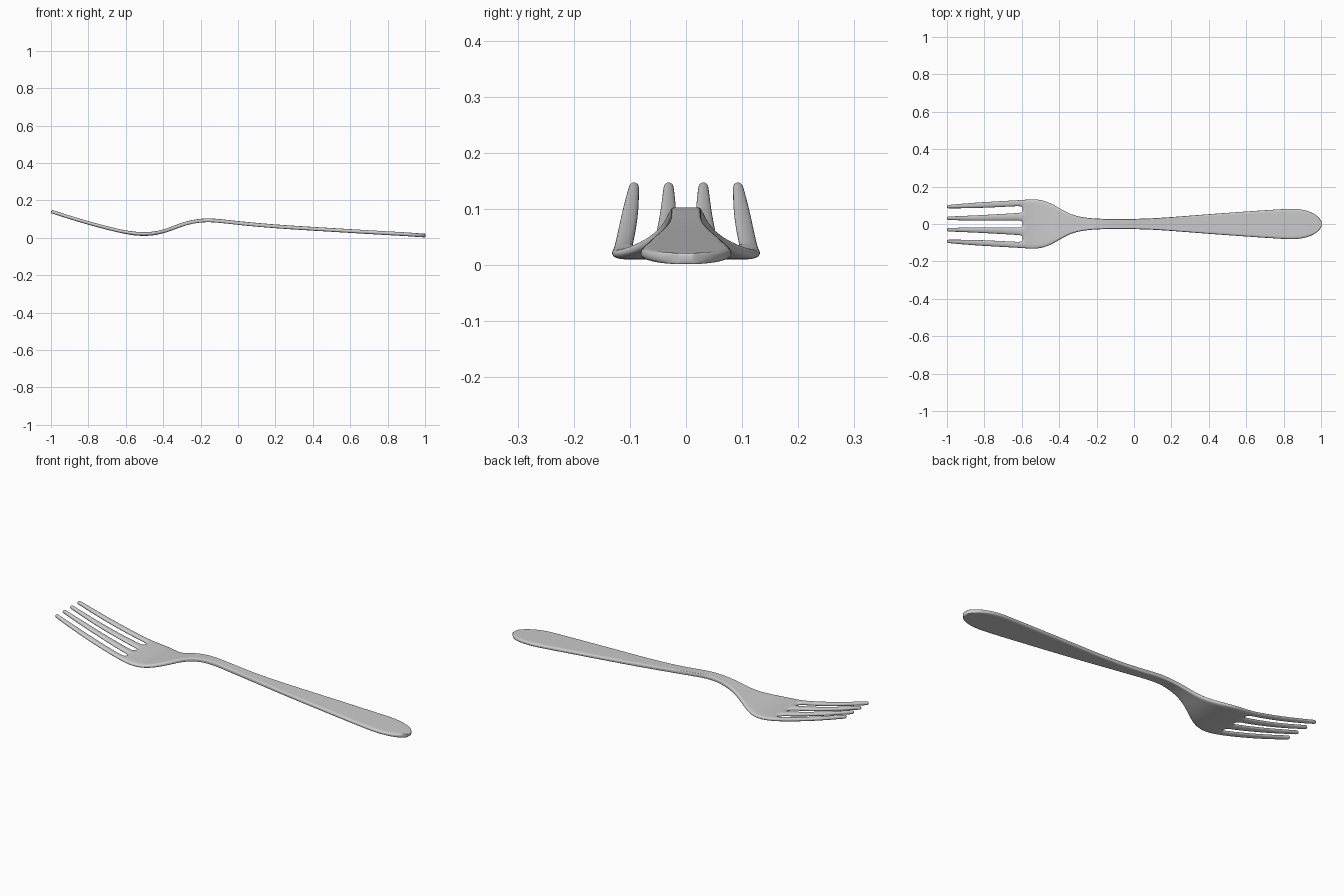
import bpy, bmesh

# Tine stations: x, z, then outer/inner edges of the outer and inner tine (mirrored in y)
TINES = [
    (-1.0, .141, .101, .083, .040, .022),
    (-.99, .138, .103, .083, .041, .021),
    (-.87, .099, .114, .083, .046, .016),
    (-.74, .062, .122, .088, .053, .016),
    (-.63, .035, .128, .094, .060, .017),
    (-.595, .029, .130, .095, .061, .018),
]
# Body stations: x, z, half width
BODY = [
    (-.56, .023, .133), (-.52, .020, .134), (-.47, .020, .124), (-.42, .028, .099),
    (-.37, .043, .068), (-.32, .063, .045), (-.26, .083, .034), (-.19, .094, .028),
    (-.12, .093, .027), (-.02, .081, .027), (.1, .069, .030), (.25, .057, .041),
    (.45, .045, .057), (.65, .033, .071), (.8, .024, .081), (.86, .021, .083),
    (.91, .018, .076), (.95, .015, .063), (.98, .013, .045), (.997, .012, .024),
    (1.003, .011, .012),
]
FRACTIONS = (1, .72, .46, .14)

rows = [(s[0], s[1], s[2:]) for s in TINES]
rows += [(x, z, [w * f for f in FRACTIONS]) for x, z, w in BODY]

# Middle surface of the fork, leaving three open slots between the tines
bm = bmesh.new()
grid = []
for x, z, half in rows:
    ys = [-y for y in half] + list(reversed(half))
    grid.append([bm.verts.new((x, y, z)) for y in ys])
for i in range(len(grid) - 1):
    for j in range(7):
        if i < len(TINES) - 1 and j % 2 == 1:
            continue
        bm.faces.new((grid[i][j], grid[i + 1][j], grid[i + 1][j + 1], grid[i][j + 1]))
bmesh.ops.recalc_face_normals(bm, faces=bm.faces)
mesh = bpy.data.meshes.new("fork")
bm.to_mesh(mesh)
bm.free()
for p in mesh.polygons:
    p.use_smooth = True
fork = bpy.data.objects.new("fork", mesh)
bpy.context.collection.objects.link(fork)

# Metal thickness and rounded edges
solid = fork.modifiers.new("thickness", 'SOLIDIFY')
solid.thickness = .02
solid.offset = 0
sub = fork.modifiers.new("rounding", 'SUBSURF')
sub.levels = sub.render_levels = 3
